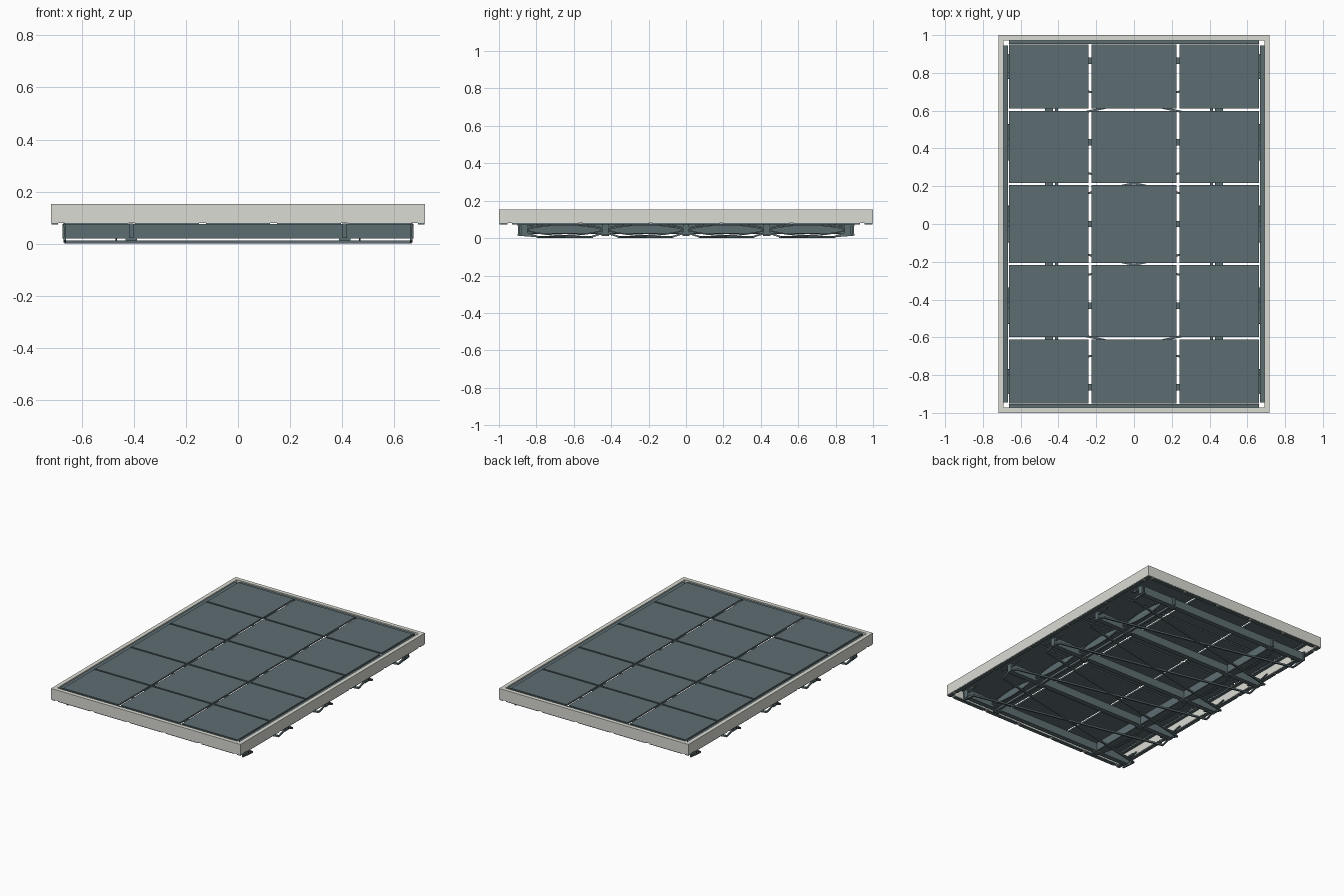
import bpy, bmesh
from mathutils import Vector

cube = bpy.data.objects.get("Cube")
if cube:
    bpy.data.objects.remove(cube, do_unlink=True)


def material(name, rgb):
    m = bpy.data.materials.new(name)
    m.use_nodes = True
    m.diffuse_color = (*rgb, 1)
    m.node_tree.nodes["Principled BSDF"].inputs["Base Color"].default_value = (*rgb, 1)
    return m


stone = material("pale stone", (0.70, 0.71, 0.65))
slate = material("slate grey", (0.11, 0.155, 0.167))


def finish(bm, name, mat):
    bmesh.ops.recalc_face_normals(bm, faces=bm.faces)
    mesh = bpy.data.meshes.new(name)
    bm.to_mesh(mesh)
    bm.free()
    mesh.materials.append(mat)
    ob = bpy.data.objects.new(name, mesh)
    bpy.context.collection.objects.link(ob)


def add_box(bm, x0, x1, y0, y1, z0, z1):
    for v in bmesh.ops.create_cube(bm, size=1)["verts"]:
        v.co = Vector((x1 if v.co.x > 0 else x0, y1 if v.co.y > 0 else y0,
                       z1 if v.co.z > 0 else z0))


def add_bar(bm, a, b, width):
    # square bar between two points
    a, b = Vector(a), Vector(b)
    d = b - a
    turn = d.to_track_quat('X', 'Z')
    for v in bmesh.ops.create_cube(bm, size=1)["verts"]:
        v.co = (a + b) / 2 + turn @ Vector((v.co.x * d.length, v.co.y * width, v.co.z * width))


# Pale surrounding fascia
bm = bmesh.new()
for s in (-1, 1):
    add_box(bm, s * 0.69, s * 0.718, -1, 1, 0.08, 0.153)
    add_box(bm, -0.69, 0.69, s * 0.972, s * 1, 0.08, 0.153)
finish(bm, "fascia", stone)

# Grid of panels
columns = ((-0.662, -0.241), (-0.224, 0.224), (0.241, 0.662))
rows = (-0.955, -0.605, -0.212, 0.212, 0.605, 0.955)
for x0, x1 in columns:
    for y0, y1 in zip(rows, rows[1:]):
        bm = bmesh.new()
        add_box(bm, x0, x1, y0 + 0.006, y1 - 0.006, 0.14, 0.15)
        finish(bm, "panel", slate)

# Rails between the panels and the fascia, open at the corners
bm = bmesh.new()
for s in (-1, 1):
    add_box(bm, s * 0.668, s * 0.69, -0.945, 0.945, 0.135, 0.145)
    add_box(bm, -0.662, 0.662, s * 0.952, s * 0.972, 0.135, 0.145)
finish(bm, "edge_rails", slate)

# Segmented strips below the fascia
bm = bmesh.new()
for s in (-1, 1):
    for i in range(-2, 3):
        x, y = i * 0.272, i * 0.376
        add_box(bm, x - 0.123, x + 0.123, s * 0.972, s * 0.998, 0.074, 0.083)
        add_box(bm, s * 0.692, s * 0.716, y - 0.178, y + 0.178, 0.074, 0.083)
    for t in (-1, 1):
        add_box(bm, s * 0.692, s * 0.716, t * 0.955, t * 0.998, 0.074, 0.083)
finish(bm, "lower_strips", slate)

# Main beams across, with small seats under the joints
stations = (-0.865, -0.432, 0, 0.432, 0.865)
for y in stations:
    bm = bmesh.new()
    add_box(bm, -0.675, 0.675, y - 0.017, y + 0.017, 0.02, 0.076)
    for x in (-0.41, 0.41):
        add_box(bm, x - 0.022, x + 0.022, y - 0.02, y + 0.02, 0.012, 0.02)
    finish(bm, "cross_beam", slate)

# Paired beams along the length
for s in (-1, 1):
    bm = bmesh.new()
    add_box(bm, s * 0.402, s * 0.418, -0.893, 0.893, 0.022, 0.078)
    add_box(bm, s * 0.43, s * 0.462, -0.87, 0.87, 0.026, 0.074)
    finish(bm, "long_beam", slate)

# Crossed bottom braces, lens-shaped chords and splayed struts in every bay
steps = [i / 4 - 1 for i in range(9)]
for y0, y1 in zip(stations, stations[1:]):
    mid = (y0 + y1) / 2
    half = (y1 - y0) / 2
    bm = bmesh.new()
    for s in (-1, 1):
        add_bar(bm, (-0.665, mid - s * 0.145, 0.006), (0.665, mid + s * 0.145, 0.006), 0.011)
    finish(bm, "cross_brace", slate)

    bm = bmesh.new()
    for side in (-1, 1):
        for rise in (0.028, -0.03):
            arc = [(side * 0.468, mid + t * half, 0.044 + rise * (1 - t * t)) for t in steps]
            for a, b in zip(arc, arc[1:]):
                add_bar(bm, a, b, 0.007)
        x = side * 0.665
        for s in (-1, 1):
            add_bar(bm, (x, mid + s * half, 0.03), (x, mid + s * 0.145, 0.008), 0.009)
            add_bar(bm, (x, mid + s * half, 0.05), (x, mid + s * 0.12, 0.074), 0.008)
    finish(bm, "side_truss", slate)

# Flared end struts at the front and back
bm = bmesh.new()
for s in (-1, 1):
    for x in (-0.665, 0.665):
        add_bar(bm, (x, s * 0.80, 0.01), (x, s * 0.90, 0.018), 0.01)
        add_bar(bm, (x, s * 0.80, 0.074), (x, s * 0.90, 0.07), 0.01)
        add_bar(bm, (x, s * 0.895, 0.018), (x, s * 0.895, 0.074), 0.008)
finish(bm, "end_struts", slate)
